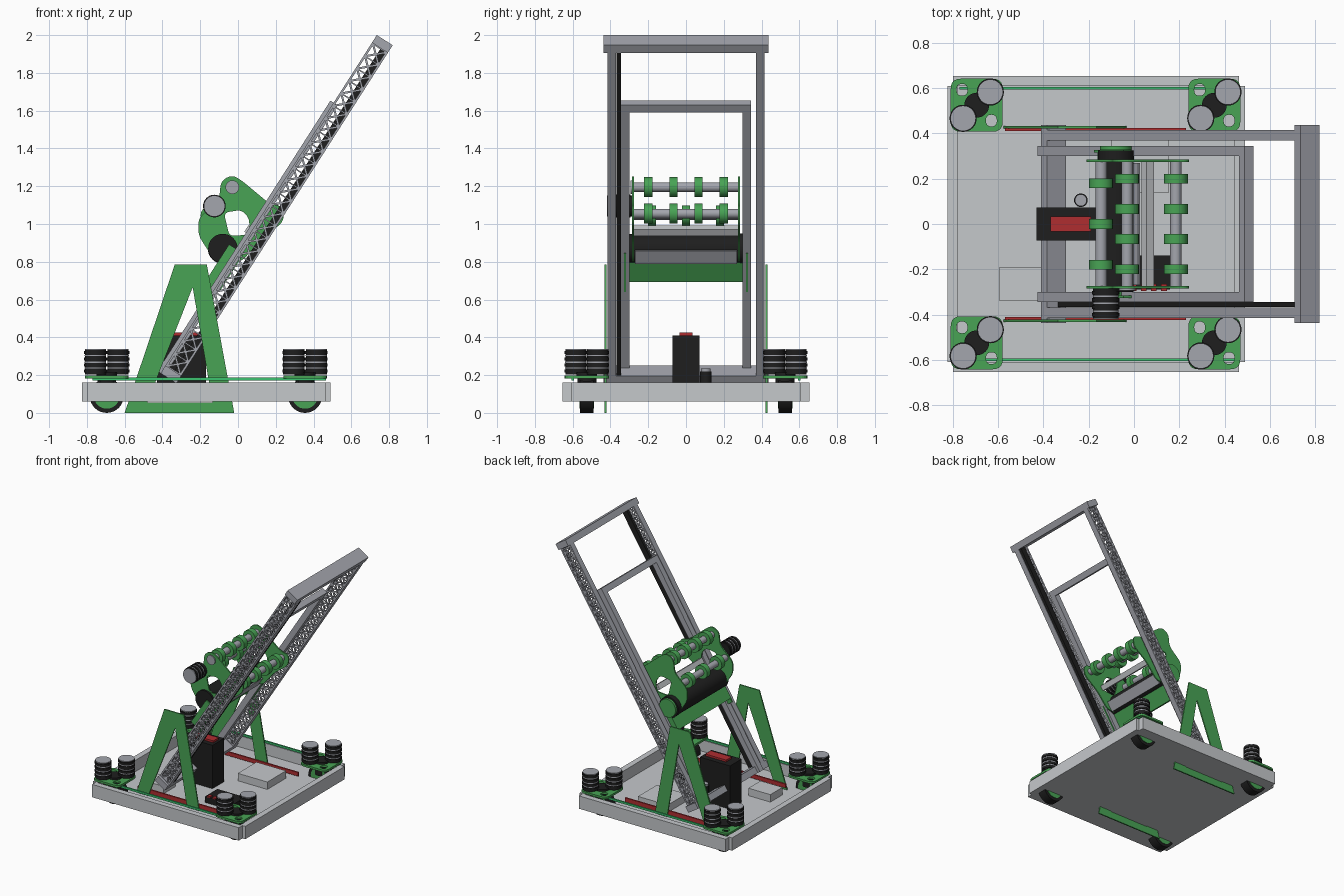
import bpy, bmesh, math
from mathutils import Matrix, Vector

if "Cube" in bpy.data.objects:
    bpy.data.objects.remove(bpy.data.objects["Cube"], do_unlink=True)


def material(name, r, g, b):
    m = bpy.data.materials.new(name)
    m.use_nodes = True
    m.diffuse_color = (r, g, b, 1)
    bsdf = next(n for n in m.node_tree.nodes if n.type == "BSDF_PRINCIPLED")
    bsdf.inputs["Base Color"].default_value = (r, g, b, 1)
    bsdf.inputs["Roughness"].default_value = 0.6
    return m


LIGHT = material("light aluminium", 0.56, 0.58, 0.6)
GREY = material("grey aluminium", 0.37, 0.38, 0.42)
BLACK = material("black", 0.013, 0.013, 0.013)
GREEN = material("green", 0.065, 0.37, 0.09)
BELT = material("bright green", 0.045, 0.55, 0.16)
RED = material("red", 0.43, 0.026, 0.03)

# Tilted mast frame: local x runs up the mast, local z points to its upper side
FLAT = Matrix.Identity(4)
TILT = Matrix.Translation((-0.41, 0, 0.21)) @ Matrix.Rotation(-math.radians(57.4), 4, "Y")
UPRIGHT = Matrix.Rotation(math.pi / 2, 4, "X")
MAST = 2.125


def finish(name, bm, mat, smooth=False):
    bmesh.ops.remove_doubles(bm, verts=bm.verts, dist=1e-5)
    bmesh.ops.recalc_face_normals(bm, faces=bm.faces)
    for f in bm.faces:
        f.smooth = smooth and len(f.verts) == 4
    me = bpy.data.meshes.new(name)
    bm.to_mesh(me)
    bm.free()
    me.materials.append(mat)
    ob = bpy.data.objects.new(name, me)
    bpy.context.scene.collection.objects.link(ob)
    return ob


def box(name, x, y, z, mat, frame=FLAT):
    """Box from (min, max) pairs."""
    bm = bmesh.new()
    size = [b - a for a, b in (x, y, z)]
    mid = [(a + b) / 2 for a, b in (x, y, z)]
    bmesh.ops.create_cube(bm, size=1, matrix=frame @ Matrix.Translation(mid) @ Matrix.Diagonal((*size, 1)))
    return finish(name, bm, mat)


def rod(name, centre, r, length, mat, axis="Y", sides=32):
    bm = bmesh.new()
    turn = UPRIGHT if axis == "Y" else FLAT
    bmesh.ops.create_cone(bm, cap_ends=True, segments=sides, radius1=r, radius2=r, depth=length,
                          matrix=Matrix.Translation(centre) @ turn)
    return finish(name, bm, mat, True)


def rounded(pts, r, steps=5):
    """Replace each corner by a short curve."""
    out = []
    pts = [Vector(p) for p in pts]
    for i, p in enumerate(pts):
        a, b = pts[i - 1] - p, pts[(i + 1) % len(pts)] - p
        p0 = p + a.normalized() * min(r, a.length * 0.49)
        p2 = p + b.normalized() * min(r, b.length * 0.49)
        for k in range(steps + 1):
            t = k / steps
            out.append(p0 * (1 - t) ** 2 + p * 2 * t * (1 - t) + p2 * t * t)
    return out


def rect(x, y, w, h):
    return [(x - w, y - h), (x + w, y - h), (x + w, y + h), (x - w, y + h)]


def plate(name, outlines, thick, mat, frame):
    """Flat plate: first outline is the rim, the others are holes."""
    cu = bpy.data.curves.new(name, "CURVE")
    cu.dimensions, cu.fill_mode, cu.extrude = "2D", "BOTH", thick / 2
    for pts in outlines:
        sp = cu.splines.new("POLY")
        sp.points.add(len(pts) - 1)
        sp.use_cyclic_u = True
        for q, p in zip(sp.points, pts):
            q.co = (p[0], p[1], 0, 1)
    tmp = bpy.data.objects.new(name + "_outline", cu)
    bpy.context.scene.collection.objects.link(tmp)
    me = bpy.data.meshes.new_from_object(tmp.evaluated_get(bpy.context.evaluated_depsgraph_get()))
    bm = bmesh.new()
    bm.from_mesh(me)
    bm.transform(frame)
    bpy.data.objects.remove(tmp, do_unlink=True)
    bpy.data.curves.remove(cu)
    bpy.data.meshes.remove(me)
    return finish(name, bm, mat)


def motor(name, centre, axis):
    """Ribbed black motor with grey rings and end cap; the cap faces +z or -y."""
    c = Vector(centre)
    d = Vector((0, 0, 1)) if axis == "Z" else Vector((0, -1, 0))
    rod(name + "_body", c, 0.056, 0.13, BLACK, axis)
    for k in (-0.03, 0.0, 0.035):
        rod(name + "_ring", c + d * k, 0.057, 0.006, GREY, axis)
    for k in (-0.047, -0.015, 0.018, 0.051):
        rod(name + "_rib", c + d * k, 0.06, 0.016, BLACK, axis)
    rod(name + "_cap", c + d * 0.065, 0.056, 0.008, GREY, axis)


# Base tray
box("base_floor", (-0.8, 0.465), (-0.64, 0.64), (0.06, 0.072), LIGHT)
for s in (-1, 1):
    box("base_side_rail", (-0.8, 0.465), sorted((s * 0.61, s * 0.655)), (0.06, 0.16), LIGHT)
for x in (-0.825, 0.445):
    box("base_end_rail", (x, x + 0.045), (-0.61, 0.61), (0.06, 0.16), LIGHT)

# Corner drive modules
for cx in (-0.695, 0.355):
    for cy in (-0.525, 0.525):
        holes = [rounded(rect(sx * 0.065, -sx * 0.068, 0.024, 0.026), 0.025) for sx in (-1, 1)]
        plate("module_plate", [rounded(rect(0, 0, 0.115, 0.117), 0.045)] + holes, 0.016, GREEN,
              Matrix.Translation((cx, cy, 0.19)))
        rod("module_gear", (cx, cy, 0.205), 0.055, 0.018, BLACK, "Z")
        rod("module_column", (cx, cy, 0.145), 0.05, 0.08, BLACK, "Z")
        rod("wheel_tyre", (cx, cy, 0.09), 0.09, 0.07, BLACK)
        rod("wheel_hub", (cx, cy, 0.09), 0.068, 0.078, GREEN)
        for s in (-1, 1):
            motor("drive_motor", (cx + s * 0.06, cy + s * 0.058, 0.268), "Z")

# Side belts, red strips and A-frames
a_rim = [(-0.6, 0), (-0.02, 0), (-0.165, 0.785), (-0.335, 0.785)]
a_hole = [(-0.48, 0.055), (-0.135, 0.055), (-0.24, 0.665)]
for s in (-1, 1):
    box("side_belt", (-0.77, 0.465), (s * 0.6 - 0.006, s * 0.6 + 0.006), (0.172, 0.187), BELT)
    box("red_strip", (-0.57, 0.23), (s * 0.418 - 0.006, s * 0.418 + 0.006), (0.09, 0.12), RED)
    plate("a_frame", [a_rim, a_hole], 0.01, GREEN, Matrix.Translation((0, s * 0.427, 0)) @ UPRIGHT)

# Outer mast: solid flanges with cross-braced cut-out sides
cells = 26
pitch = (MAST - 0.1) / cells
holes = []
for i in range(cells):
    mid = Vector((0.05 + pitch * (i + 0.5), -0.05))
    corners = [mid + Vector(p) for p in rect(0, 0, pitch / 2, 0.042)]
    for k in range(4):
        tri = [corners[k], corners[(k + 1) % 4], mid]
        g = sum(tri, Vector((0, 0))) / 3
        holes.append([g + (p - g) * 0.72 for p in tri])
for s in (-1, 1):
    for y in (0.372, 0.413):
        plate("mast_lattice", [rect(MAST / 2, -0.05, MAST / 2, 0.05)] + holes, 0.004, GREY,
              TILT @ Matrix.Translation((0, s * y, 0)) @ UPRIGHT)
    for h in (-0.1, -0.006):
        box("mast_flange", (0, MAST), sorted((s * 0.37, s * 0.415)), (h, h + 0.006), GREY, TILT)
for x in (0, MAST - 0.048):
    box("mast_crossbar", (x, x + 0.048), (-0.437, 0.437), (-0.1, 0), GREY, TILT)
box("cable_chain", (0.05, MAST - 0.05), (-0.367, -0.345), (-0.1, -0.055), BLACK, TILT)

# Inner sliding stage
for s in (-1, 1):
    box("stage_rail", (0, 1.70), sorted((s * 0.3, s * 0.345)), (-0.025, 0.02), GREY, TILT)
box("stage_crossbar", (1.655, 1.70), (-0.3, 0.3), (-0.025, 0.02), GREY, TILT)

# Carriage bracket riding on the stage
for s in (-1, 1):
    box("bracket_side", (0.53, 0.77), (s * 0.322 - 0.005, s * 0.322 + 0.005), (-0.03, 0.062), GREEN, TILT)
box("bracket_panel", (0.56, 0.69), (-0.318, 0.318), (0.02, 0.062), GREEN, TILT)
box("carriage_panel", (0.70, 0.78), (-0.27, 0.27), (-0.02, -0.01), GREY, TILT)
box("carriage_tube", (0.87, 0.91), (-0.275, 0.275), (-0.01, 0.03), LIGHT, TILT)

# Carriage side plates
rim = [(-0.03, 1.26), (-0.09, 1.23), (-0.1, 1.13), (-0.21, 1.03), (-0.21, 0.94), (-0.12, 0.8),
       (0.02, 0.8), (0.12, 0.92), (0.24, 1.01), (0.245, 1.09), (0.17, 1.105), (0.02, 1.23)]
opening = [(-0.075, 1.06), (-0.045, 0.935), (0.06, 0.945), (0.06, 1.03), (0.02, 1.075)]
for y in (-0.28, 0.28):
    plate("carriage_side", [rounded(rim, 0.035), rounded(opening, 0.03)], 0.01, GREEN,
          Matrix.Translation((0, y, 0)) @ UPRIGHT)

# Rollers, shafts and gripping wheels
rod("intake_roller", (-0.08, 0, 0.87), 0.078, 0.6, BLACK)
rod("roller_motor", (-0.08, 0.305, 0.87), 0.08, 0.04, BLACK)
rod("roller_cap", (-0.08, 0.335, 0.87), 0.07, 0.018, GREEN)
four, three = (-0.2, -0.066, 0.066, 0.2), (-0.18, 0, 0.18)
for x, z, spots in ((-0.03, 1.195, four), (0.185, 1.055, four), (-0.145, 1.045, three)):
    rod("shaft", (x, 0, z), 0.025, 0.55, GREY)
    for y in spots:
        rod("grip_wheel", (x, y, z), 0.053, 0.043, GREEN, sides=16)
rod("shaft_boss", (-0.03, -0.285, 1.195), 0.036, 0.016, GREY)
motor("carriage_motor", (-0.125, -0.35, 1.095), "Y")

# Battery and electronics on the floor
box("battery", (-0.43, -0.17), (-0.072, 0.072), (0.07, 0.41), BLACK)
box("battery_handle", (-0.37, -0.19), (-0.034, 0.034), (0.41, 0.425), RED)
box("control_box", (-0.595, -0.405), (-0.34, -0.19), (0.07, 0.13), LIGHT)
box("supply_box", (-0.1, 0.155), (0.14, 0.37), (0.07, 0.13), LIGHT)
box("power_board", (-0.08, 0.16), (-0.29, -0.14), (0.07, 0.12), BLACK)
for i in range(5):
    x = -0.06 + i * 0.045
    box("power_terminal", (x, x + 0.025), (-0.295, -0.265), (0.12, 0.13), RED)
rod("pump_body", (-0.235, 0.105, 0.145), 0.03, 0.15, BLACK, "Z")
rod("pump_cap", (-0.235, 0.105, 0.228), 0.026, 0.016, GREY, "Z")
